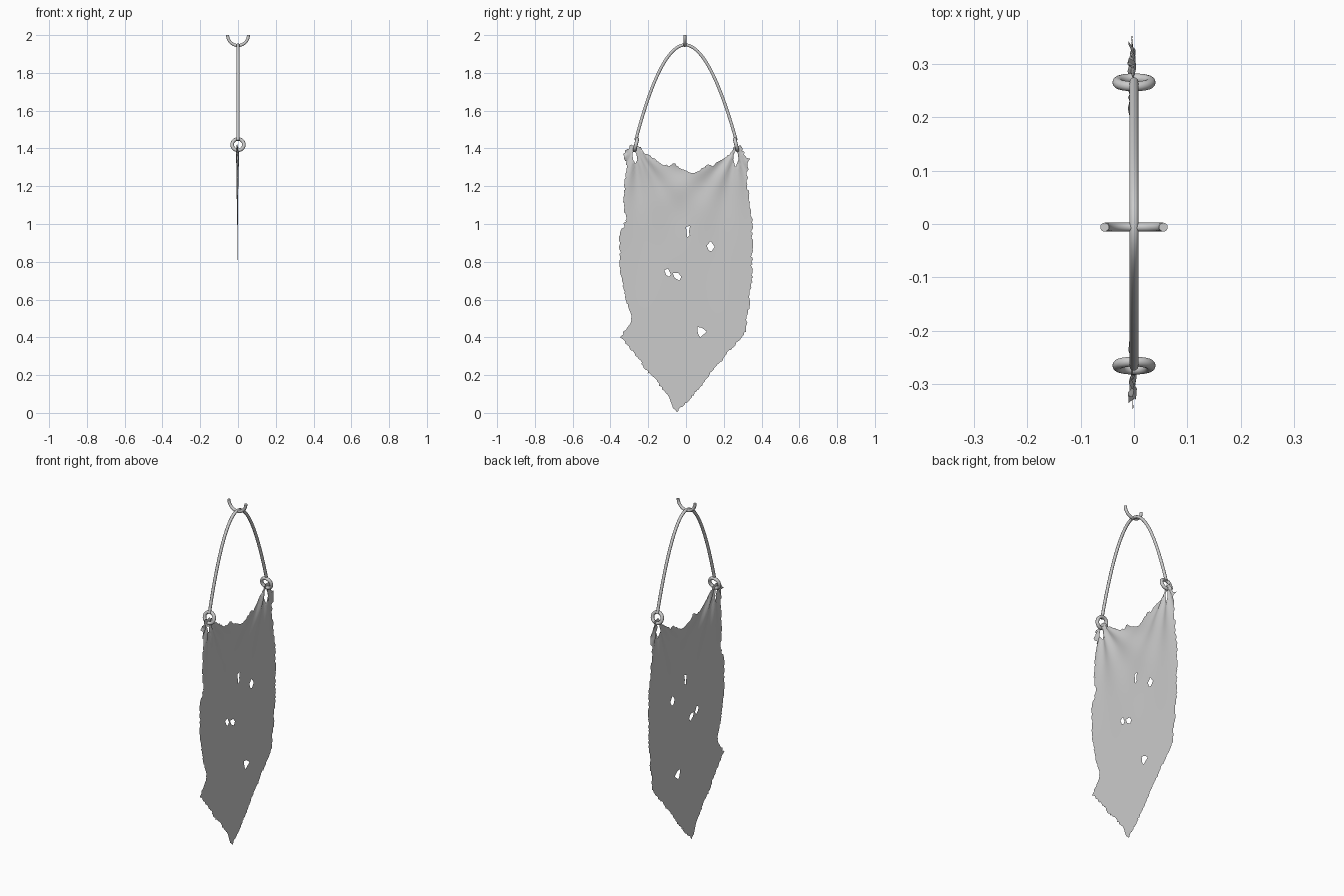
import bpy, math, random
from mathutils import Vector
from mathutils.geometry import delaunay_2d_cdt

if "Cube" in bpy.data.objects:
    bpy.data.objects.remove(bpy.data.objects["Cube"])

random.seed(4)


def mesh_object(name, verts, faces):
    me = bpy.data.meshes.new(name)
    me.from_pydata(verts, [], faces)
    me.polygons.foreach_set("use_smooth", [True] * len(me.polygons))
    ob = bpy.data.objects.new(name, me)
    bpy.context.collection.objects.link(ob)
    return ob


def tube(name, path, radius):
    cu = bpy.data.curves.new(name, 'CURVE')
    cu.dimensions = '3D'
    cu.bevel_depth = radius
    cu.bevel_resolution = 3
    cu.use_fill_caps = True
    sp = cu.splines.new('POLY')
    sp.points.add(len(path) - 1)
    for p, co in zip(sp.points, path):
        p.co = (*co, 1)
    sp.use_smooth = True
    ob = bpy.data.objects.new(name, cu)
    bpy.context.collection.objects.link(ob)
    return ob


def inside(p, poly):
    hit = False
    for a, b in zip(poly, poly[1:] + poly[:1]):
        if (a[1] > p[1]) != (b[1] > p[1]):
            if p[0] < a[0] + (p[1] - a[1]) * (b[0] - a[0]) / (b[1] - a[1]):
                hit = not hit
    return hit


def fray(poly, step, jitter):
    out = []
    for a, b in zip(poly, poly[1:] + poly[:1]):
        a, b = Vector(a), Vector(b)
        n = max(1, round((b - a).length / step))
        out.append(a)
        for i in range(1, n):
            off = Vector((random.uniform(-1, 1), random.uniform(-1, 1))) * jitter
            out.append(a.lerp(b, i / n) + off)
    return out


# Torn cloth outline in (y, z)
outline = [
    (-.29, 1.42), (-.26, 1.42), (-.21, 1.37), (-.14, 1.325), (-.095, 1.305), (-.07, 1.32),
    (-.015, 1.29), (.03, 1.27), (.075, 1.285), (.115, 1.315), (.14, 1.305), (.19, 1.34),
    (.23, 1.365), (.265, 1.42), (.29, 1.415), (.315, 1.36), (.342, 1.345), (.325, 1.31),
    (.325, 1.21), (.335, 1.10), (.35, 1.01), (.35, .70), (.337, .65), (.34, .58),
    (.32, .50), (.318, .43), (.265, .37), (.18, .27), (.075, .138), (.02, .07),
    (-.05, .003), (-.085, .07), (-.12, .12), (-.165, .185), (-.215, .228), (-.27, .31),
    (-.35, .40), (-.297, .47), (-.29, .52), (-.32, .60), (-.33, .66), (-.34, .70),
    (-.35, .81), (-.35, .94), (-.32, 1.02), (-.33, 1.13), (-.325, 1.22), (-.31, 1.31),
    (-.335, 1.37)]
# Two hanging eyelets, then the tears
holes = [
    [(-.275, 1.39), (-.262, 1.37), (-.258, 1.34), (-.268, 1.32), (-.28, 1.34), (-.284, 1.37)],
    [(.265, 1.39), (.275, 1.37), (.278, 1.34), (.262, 1.30), (.25, 1.34), (.253, 1.37)],
    [(.0, .985), (.022, .99), (.015, .96), (.02, .94), (.006, .93)],
    [(.11, .885), (.13, .91), (.152, .88), (.135, .855), (.12, .86)],
    [(-.115, .755), (-.095, .765), (-.08, .735), (-.09, .72), (-.105, .73)],
    [(-.07, .74), (-.04, .74), (-.025, .72), (-.035, .70), (-.06, .715)],
    [(.06, .455), (.085, .45), (.11, .43), (.075, .40), (.063, .42)]]

edge_loop = fray(outline, .011, .006)
loops = [edge_loop] + [[Vector(p) for p in h] for h in holes]
pts, edges = [], []
for lp in loops:
    s, n = len(pts), len(lp)
    pts += lp
    edges += [(s + i, s + (i + 1) % n) for i in range(n)]
step = .014
for i in range(51):
    for j in range(102):
        p = Vector((-.35 + (i + .5 * (j % 2)) * step, j * step))
        if inside(p, edge_loop) and not any(inside(p, h) for h in holes):
            pts.append(p)
verts2, _, tris, *_ = delaunay_2d_cdt(pts, edges, [], 0, 1e-5)


# Folds that fan out from both eyelets and fade downwards
def fold(y, z):
    x = -.003
    for s in (-1, 1):
        dy, dz = y - s * .268, 1.42 - z
        d = math.hypot(dy, dz)
        ang = math.atan2(dy * s, max(dz, .001))
        x += .011 * math.exp(-d / .22) * min(1, d / .05) * math.sin(13 * ang + s)
    return x


keep = []
for t in tris:
    c = sum((verts2[i] for i in t), Vector((0, 0))) / len(t)
    if inside(c, edge_loop) and not any(inside(c, h) for h in holes):
        keep.append(t)
used = sorted({i for t in keep for i in t})
remap = {v: k for k, v in enumerate(used)}
mesh_object("torn_cloth",
            [(fold(*verts2[i]), verts2[i].x, verts2[i].y) for i in used],
            [[remap[i] for i in t] for t in keep])

# Hanging handle: a bent rod from ring to ring
rod = []
for k in range(49):
    u = -1 + k / 24
    rod.append((0, .266 * u - .005 * (1 - u * u), 1.948 - .505 * abs(u) ** 1.95))
tube("hanging_handle", rod, .0085)

# Rings through the eyelets, leaning in line with the handle
for s, side in ((-1, "left"), (1, "right")):
    bpy.ops.mesh.primitive_torus_add(
        major_radius=.031, minor_radius=.0095, major_segments=32, minor_segments=12,
        location=(0, s * .265, 1.42), rotation=(math.pi / 2 + s * math.radians(14), 0, 0))
    ring = bpy.context.object
    ring.name = side + "_ring"
    bpy.ops.object.shade_smooth()

# Open half-circle hook at the top
hook = [(.055 * math.cos(a), -.006, 2.0 + .055 * math.sin(a))
        for a in (math.pi + math.pi * k / 24 for k in range(25))]
tube("top_hook", hook, .0085)
